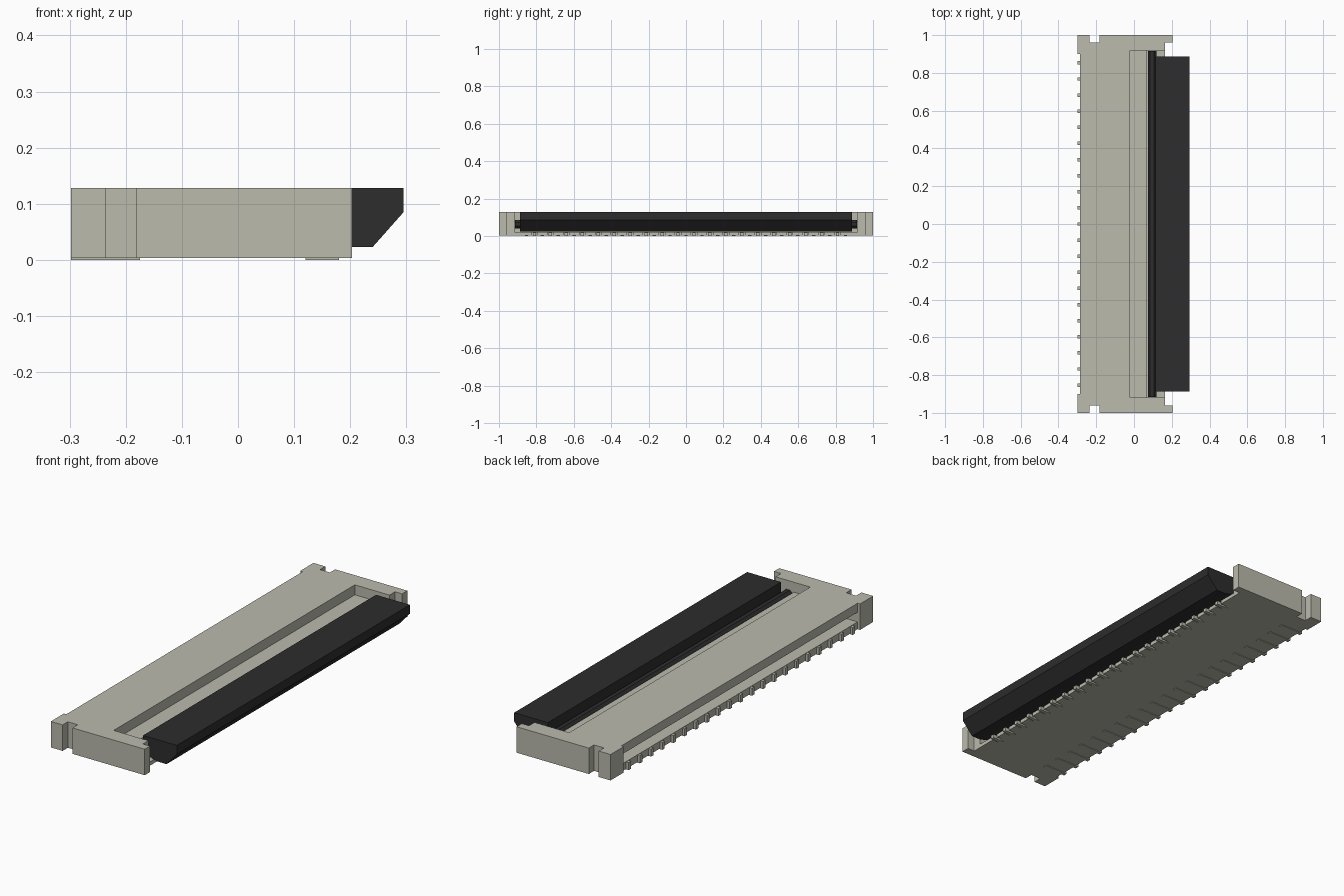
import bpy, bmesh
from mathutils import Vector

if "Cube" in bpy.data.objects:
    bpy.data.objects.remove(bpy.data.objects["Cube"], do_unlink=True)


def material(name, rgb):
    m = bpy.data.materials.new(name)
    m.use_nodes = True
    m.diffuse_color = (*rgb, 1)
    m.node_tree.nodes["Principled BSDF"].inputs["Base Color"].default_value = (*rgb, 1)
    return m


ivory = material("warm grey plastic", (0.50, 0.495, 0.42))
black = material("black plastic", (0.026, 0.026, 0.026))


def finish(name, bm, mat):
    bmesh.ops.recalc_face_normals(bm, faces=bm.faces)
    me = bpy.data.meshes.new(name)
    bm.to_mesh(me)
    bm.free()
    ob = bpy.data.objects.new(name, me)
    bpy.context.collection.objects.link(ob)
    me.materials.append(mat)
    return ob


def prism(name, points, offset, mat):
    """Extrude a closed 3D outline by an offset."""
    bm = bmesh.new()
    face = bm.faces.new([bm.verts.new(p) for p in points])
    ext = bmesh.ops.extrude_face_region(bm, geom=[face])
    verts = [v for v in ext["geom"] if isinstance(v, bmesh.types.BMVert)]
    bmesh.ops.translate(bm, verts=verts, vec=offset)
    return finish(name, bm, mat)


def boxes(name, spans, mat):
    """One object made of boxes given as (x0, x1, y0, y1, z0, z1)."""
    bm = bmesh.new()
    for x0, x1, y0, y1, z0, z1 in spans:
        vs = bmesh.ops.create_cube(bm, size=1)["verts"]
        bmesh.ops.scale(bm, verts=vs, vec=(x1 - x0, y1 - y0, z1 - z0))
        bmesh.ops.translate(bm, verts=vs, vec=Vector((x0 + x1, y0 + y1, z0 + z1)) / 2)
    return finish(name, bm, mat)


def cut(target, spans):
    cutter = boxes("cutter", spans, ivory)
    cutter.hide_render = True
    mod = target.modifiers.new("cut", 'BOOLEAN')
    mod.operation, mod.solver, mod.object = 'DIFFERENCE', 'EXACT', cutter
    bpy.context.view_layer.objects.active = target
    bpy.ops.object.modifier_apply(modifier=mod.name)
    bpy.data.objects.remove(cutter, do_unlink=True)


PITCH = 0.0853
BASE, TOP = 0.003, 0.128
rear_y = [k * PITCH for k in range(-10, 11)]
front_y = [(k + 0.5) * PITCH for k in range(-10, 10)]

# Housing: plan outline with end notches and front lugs, mirrored in y
half = [(-0.285, 0.90), (-0.298, 0.90), (-0.298, 1.0), (-0.235, 1.0),
        (-0.235, 0.96), (-0.182, 0.96), (-0.182, 1.0), (0.203, 1.0),
        (0.203, 0.96), (0.165, 0.96)]
outline = half + [(x, -y) for x, y in reversed(half)]
housing = prism("housing", [(x, y, BASE) for x, y in outline], (0, 0, TOP - BASE), ivory)

# Upper recess, deeper front channel and rear slot
cut(housing, [(-0.02, 0.4, -0.918, 0.918, 0.08, 0.3)])
cut(housing, [(0.068, 0.4, -0.918, 0.918, 0.021, 0.2)])
cut(housing, [(-0.4, -0.19, -0.90, 0.90, 0.038, 0.085)])
# Comb notches along the front lip
cut(housing, [(0.135, 0.4, y - 0.016, y + 0.016, -0.1, 0.1) for y in front_y])

# Solder contacts along the back and the front
boxes("rear_contacts", [(-0.298, -0.175, y - 0.009, y + 0.009, 0, 0.036) for y in rear_y], ivory)
boxes("front_contacts", [(0.12, 0.18, y - 0.009, y + 0.009, 0, 0.018) for y in front_y], ivory)

# Locking flap: wedge-nosed bar, with its longer hinge shaft behind
flap = [(0.115, 0.128), (0.295, 0.128), (0.295, 0.085),
        (0.24, 0.023), (0.19, 0.023), (0.115, 0.045)]
prism("locking_flap", [(x, -0.887, z) for x, z in flap], (0, 1.774, 0), black)
shaft = [(0.074, 0.052), (0.086, 0.04), (0.106, 0.04), (0.118, 0.052),
         (0.118, 0.073), (0.106, 0.086), (0.086, 0.086), (0.074, 0.073)]
prism("hinge_shaft", [(x, -0.915, z) for x, z in shaft], (0, 1.83, 0), black)
